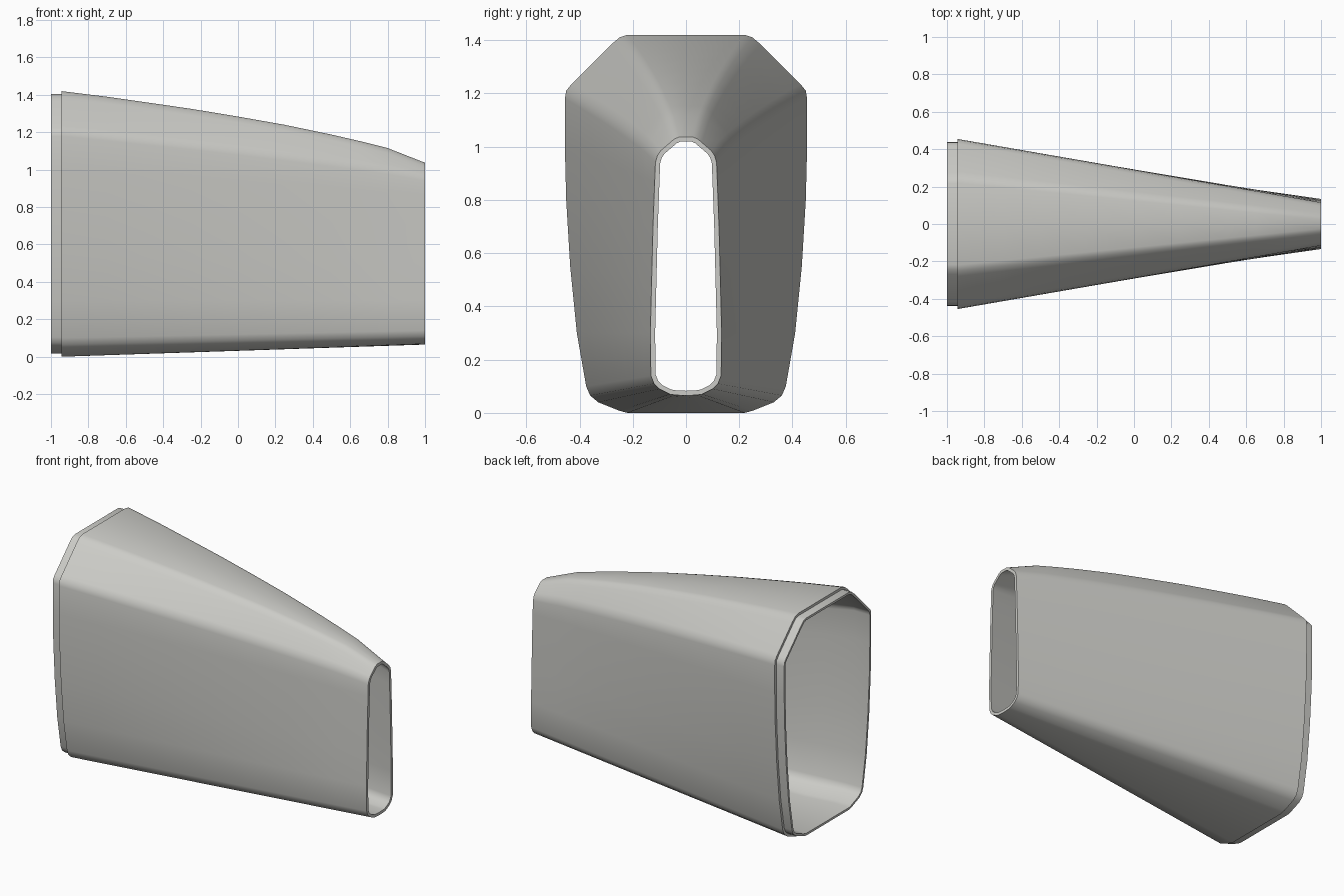
import bpy, bmesh, math
from mathutils import Vector

if "Cube" in bpy.data.objects:
    bpy.data.objects.remove(bpy.data.objects["Cube"])

# Half cross-sections (y, z), bottom centre round to top centre
WIDE = [(0, 0), (.22, 0), (.25, .008), (.33, .04), (.36, .065), (.375, .1),
        (.41, .3), (.435, .55), (.45, .8), (.455, 1.0), (.455, 1.18), (.45, 1.21),
        (.43, 1.235), (.28, 1.385), (.25, 1.41), (.22, 1.42), (0, 1.42)]
NARROW = [(0, .065), (.04, .067), (.06, .07), (.1, .09), (.12, .11), (.132, .14),
          (.134, .3), (.129, .5), (.124, .7), (.118, .86), (.115, .94), (.108, .965),
          (.095, .985), (.06, 1.015), (.045, 1.028), (.025, 1.037), (0, 1.037)]
# How strongly each section point follows the arched top line
ARCH = [0] * 9 + [.15, .3, .38, .45, .9, 1, 1, 1]
# Stations along the length: (x, arch height)
STATIONS = [(-.945, 0), (-.7, .018), (-.5, .029), (-.25, .042), (0, .05),
            (.25, .055), (.5, .052), (.65, .047), (.8, .039), (1, 0)]
X0, X1 = -.945, 1.0


def section(x, arch):
    """Closed (y, z) loop of the outer skin at x."""
    t = (x - X0) / (X1 - X0)
    half = [Vector((a[0] + (b[0] - a[0]) * t, a[1] + (b[1] - a[1]) * t + arch * w))
            for a, b, w in zip(WIDE, NARROW, ARCH)]
    return half + [Vector((-p.x, p.y)) for p in reversed(half[1:-1])]


def inset(loop, d):
    """Move a counter-clockwise loop inward by d."""
    out = []
    n = len(loop)
    for i, p in enumerate(loop):
        e1 = (p - loop[i - 1]).normalized()
        e2 = (loop[(i + 1) % n] - p).normalized()
        n1, n2 = Vector((-e1.y, e1.x)), Vector((-e2.y, e2.x))
        m = (n1 + n2).normalized()
        out.append(p + m * d / max(.5, m.dot(n1)))
    return out


wide = section(X0, 0)
# Outer skin, narrow rim, inner skin, straight lip bore, lip rim, lip, step
rings = [(x, section(x, a)) for x, a in STATIONS]
rings += [(x, inset(section(x, a), .018)) for x, a in reversed(STATIONS[1:])]
rings += [(-.89, inset(wide, .03)), (-1, inset(wide, .03)),
          (-1, inset(wide, .016)), (X0, inset(wide, .016))]

bm = bmesh.new()
vr = [[bm.verts.new((x, p.x, p.y)) for p in loop] for x, loop in rings]
count = len(wide)
for r in range(len(vr)):
    a, b = vr[r], vr[(r + 1) % len(vr)]
    for i in range(count):
        j = (i + 1) % count
        bm.faces.new((a[i], b[i], b[j], a[j]))
bmesh.ops.recalc_face_normals(bm, faces=bm.faces)

mesh = bpy.data.meshes.new("tapered_sleeve")
bm.to_mesh(mesh)
bm.free()
sleeve = bpy.data.objects.new("tapered_sleeve", mesh)
bpy.context.collection.objects.link(sleeve)

# Light warm grey plastic
mat = bpy.data.materials.new("light_grey")
mat.diffuse_color = (.6, .6, .57, 1)
mat.use_nodes = True
mat.node_tree.nodes["Principled BSDF"].inputs["Base Color"].default_value = mat.diffuse_color
mesh.materials.append(mat)

bpy.context.view_layer.objects.active = sleeve
sleeve.select_set(True)
bpy.ops.object.shade_smooth_by_angle(angle=math.radians(40))
